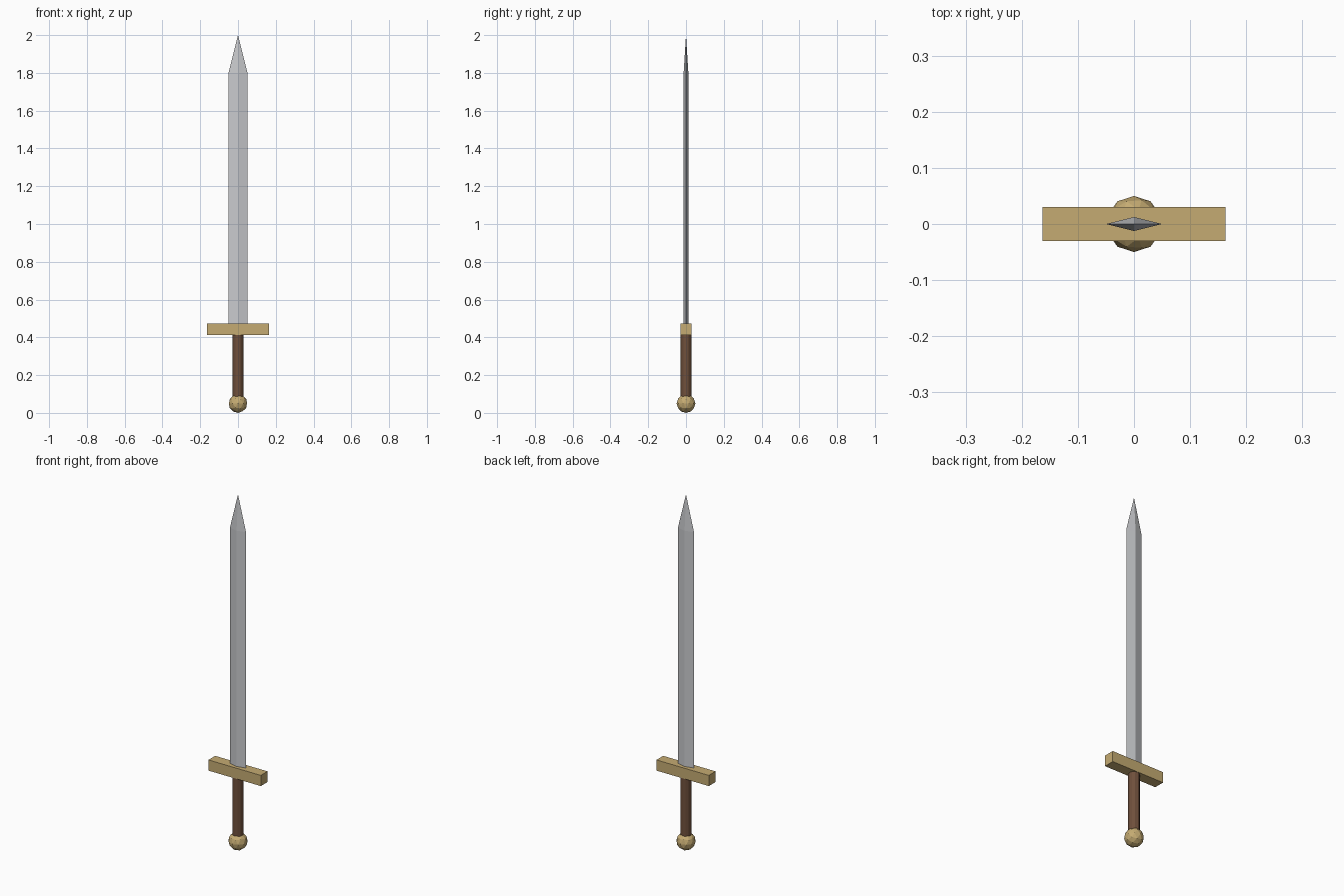
import bpy

if "Cube" in bpy.data.objects:
    bpy.data.objects.remove(bpy.data.objects["Cube"])


def material(name, rgb):
    m = bpy.data.materials.new(name)
    m.diffuse_color = (*rgb, 1)
    m.use_nodes = True
    m.node_tree.nodes["Principled BSDF"].inputs["Base Color"].default_value = m.diffuse_color
    return m


brass = material("brass", (0.56, 0.41, 0.17))
leather = material("leather", (0.16, 0.08, 0.045))
steel = material("steel", (0.58, 0.59, 0.61))


def finish(name, mat):
    ob = bpy.context.object
    ob.name = name
    ob.data.materials.append(mat)
    return ob


# Faceted pommel
bpy.ops.mesh.primitive_ico_sphere_add(subdivisions=2, radius=0.05, location=(0, 0, 0.05))
finish("pommel", brass)

# Grip
bpy.ops.mesh.primitive_cylinder_add(vertices=12, radius=0.029, depth=0.34, location=(0, 0, 0.25))
finish("grip", leather)

# Crossguard
bpy.ops.mesh.primitive_cube_add(size=1, location=(0, 0, 0.443))
guard = finish("crossguard", brass)
guard.scale = (0.326, 0.06, 0.06)

# Blade: diamond section running up to a shoulder, then to a point
section = [(-0.05, 0), (0, -0.0125), (0.05, 0), (0, 0.0125)]
verts = [(x, y, z) for z in (0.46, 1.8) for x, y in section] + [(0, 0, 2.0)]
faces = [(3, 2, 1, 0)]
for i in range(4):
    j = (i + 1) % 4
    faces += [(i, j, j + 4, i + 4), (i + 4, j + 4, 8)]
mesh = bpy.data.meshes.new("blade")
mesh.from_pydata(verts, [], faces)
mesh.materials.append(steel)
blade = bpy.data.objects.new("blade", mesh)
bpy.context.collection.objects.link(blade)
